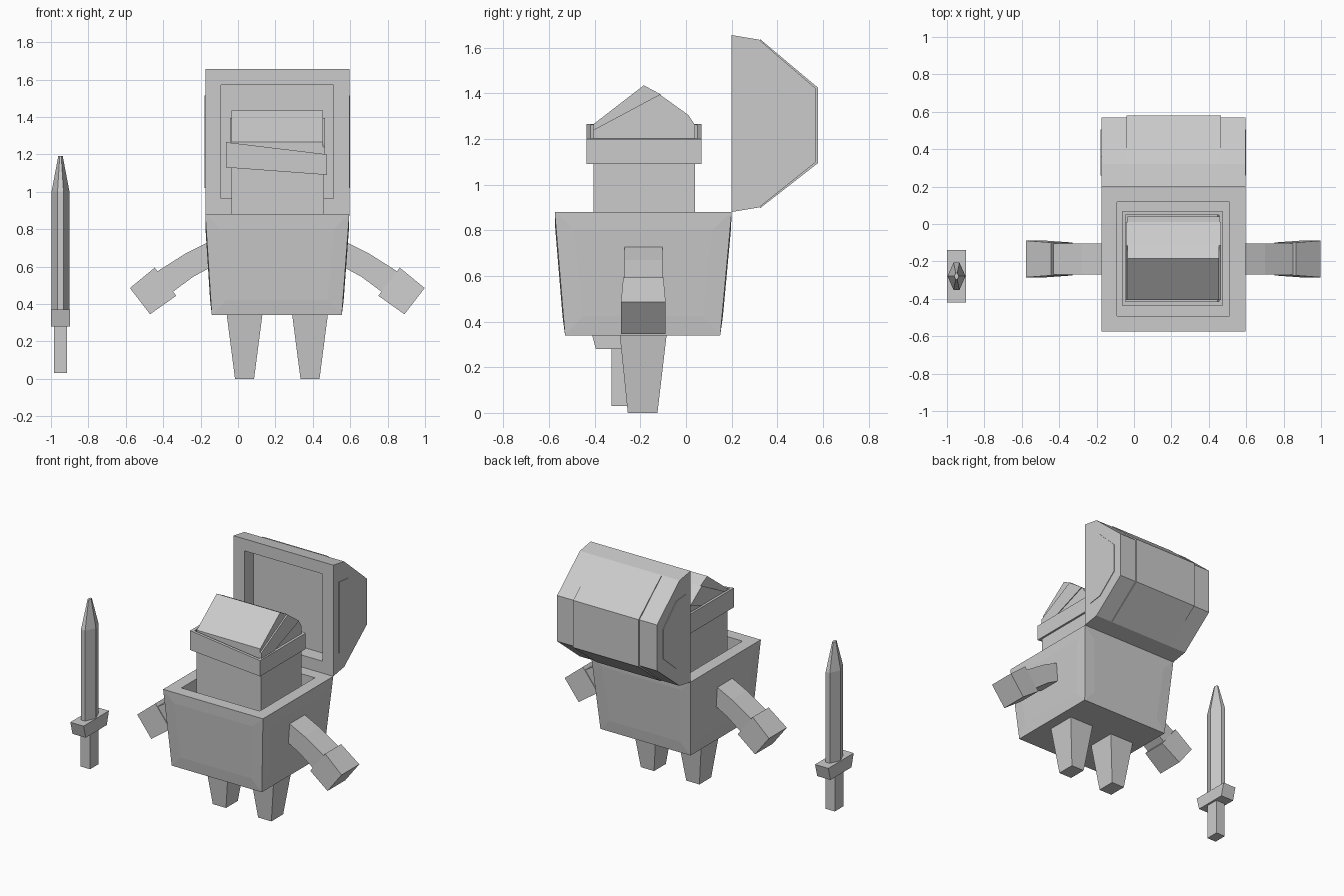
import bpy, bmesh
from mathutils import Vector

if "Cube" in bpy.data.objects:
    bpy.data.objects.remove(bpy.data.objects["Cube"])

CX = 0.21  # middle of the chest body
grey = bpy.data.materials.new("plain_grey")
grey.diffuse_color = (0.6, 0.6, 0.6, 1)
grey.use_nodes = True
grey.node_tree.nodes["Principled BSDF"].inputs["Base Color"].default_value = grey.diffuse_color


def loft(name, loops):
    """Solid skinned through matching closed loops, capped at both ends."""
    bm = bmesh.new()
    rings = [[bm.verts.new(p) for p in loop] for loop in loops]
    for a, b in zip(rings, rings[1:]):
        n = len(a)
        for i in range(n):
            j = (i + 1) % n
            bm.faces.new((a[i], a[j], b[j], b[i]))
    bm.faces.new(rings[0])
    bm.faces.new(rings[-1])
    bmesh.ops.recalc_face_normals(bm, faces=bm.faces)
    mesh = bpy.data.meshes.new(name)
    bm.to_mesh(mesh)
    bm.free()
    mesh.materials.append(grey)
    obj = bpy.data.objects.new(name, mesh)
    bpy.context.collection.objects.link(obj)
    return obj


def rect(x0, x1, y0, y1, z):
    return [(x0, y0, z), (x1, y0, z), (x1, y1, z), (x0, y1, z)]


def prism_x(name, profile, x0, x1):
    return loft(name, [[(x, y, z) for y, z in profile] for x in (x0, x1)])


def inset(obj, pick, thickness, depth, straight=False):
    """Inset the picked faces, then raise or sink them."""
    bm = bmesh.new()
    bm.from_mesh(obj.data)
    bm.normal_update()
    faces = [f for f in bm.faces if pick(f.normal)]
    if straight:
        bmesh.ops.inset_individual(bm, faces=faces, thickness=thickness, depth=0)
        for f in faces:
            n = f.normal.copy()
            ext = bmesh.ops.extrude_discrete_faces(bm, faces=[f])["faces"]
            for v in ext[0].verts:
                v.co += n * depth
    else:
        bmesh.ops.inset_individual(bm, faces=faces, thickness=thickness, depth=depth)
    bm.to_mesh(obj.data)
    bm.free()


# Chest body: tapered box, raised side panels, open well on top
body = loft("chest_body", [rect(-0.14, 0.555, -0.53, 0.15, 0.34),
                           rect(-0.175, 0.595, -0.575, 0.2, 0.88)])
inset(body, lambda n: abs(n.z) < 0.5, 0.112, 0.004)
inset(body, lambda n: n.z > 0.9, 0.118, -0.1, True)

# Opened lid: faceted profile, hollow on the front
lid = prism_x("chest_lid", [(0.2, 1.655), (0.32, 1.635), (0.57, 1.42),
                            (0.57, 1.10), (0.32, 0.90), (0.2, 0.88)], -0.175, 0.595)
inset(lid, lambda n: n.y < -0.9, 0.118, -0.1, True)

# Lid end panels and raised back strip
panel = [(0.26, 1.515), (0.36, 1.505), (0.505, 1.365),
         (0.505, 1.16), (0.36, 1.035), (0.26, 1.02)]
prism_x("lid_panel_left", panel, -0.179, -0.17)
prism_x("lid_panel_right", panel, 0.59, 0.599)
prism_x("lid_back_strip", [(0.325, 1.637), (0.579, 1.424), (0.579, 1.095),
                           (0.325, 0.897)], -0.04, 0.465)

# Head
loft("head", [rect(-0.035, 0.46, -0.405, 0.04, 0.775),
              rect(-0.035, 0.46, -0.405, 0.04, 1.2)])

# Slanted headband: a ring, higher on one side
lo, hi = rect(-0.065, 0.475, -0.435, 0.067, 0), rect(-0.065, 0.475, -0.435, 0.067, 0)
lo = [(x, y, 1.13 if x < 0 else 1.09) for x, y, z in lo]
hi = [(x, y, 1.265 if x < 0 else 1.2) for x, y, z in hi]
band = loft("headband", [lo, hi])
inset(band, lambda n: n.z > 0.9, 0.028, -0.08, True)

# Hair: three overlapping wedges
prism_x("hair_front", [(-0.405, 1.265), (-0.185, 1.435), (-0.11, 1.395),
                       (-0.405, 1.24)], -0.035, 0.455)
prism_x("hair_middle", [(-0.405, 1.2), (-0.405, 1.24), (-0.115, 1.395),
                        (0.01, 1.305), (-0.265, 1.2)], -0.042, 0.465)
prism_x("hair_back", [(-0.265, 1.19), (-0.265, 1.2), (0.01, 1.305),
                      (0.04, 1.26), (0.04, 1.19)], -0.035, 0.46)

# Arms, hands and legs on both sides
arm = [((0.34, 0.745), (0.34, 0.605)), ((0.49, 0.67), (0.45, 0.545)),
       ((0.64, 0.575), (0.565, 0.46))]
hand = [((0.655, 0.594), (0.54, 0.444), 0.088), ((0.788, 0.485), (0.68, 0.345), 0.098)]
for side, s in (("left", -1), ("right", 1)):
    def cut(top, bottom, half):
        return [(CX + s * x, -0.187 + d, z) for (x, z), d in
                ((top, -half), (top, half), (bottom, half), (bottom, -half))]
    loft("arm_" + side, [cut(t, b, 0.083) for t, b in arm])
    loft("hand_" + side, [cut(*h) for h in hand])
    c = CX + s * 0.175
    loft("leg_" + side, [rect(c - 0.051, c + 0.051, -0.255, -0.125, 0),
                         rect(c - 0.095, c + 0.095, -0.29, -0.085, 0.34)])

# Sword: hexagonal blade, flared guard, square grip
SX, SY = -0.949, -0.279
hexagon = [(0.048, 0), (0.016, 0.073), (-0.016, 0.073),
           (-0.048, 0), (-0.016, -0.073), (0.016, -0.073)]
loft("sword_blade", [[(SX + x * k, SY + y * k, z) for x, y in hexagon]
                     for z, k in ((0.36, 1), (1.0, 1), (1.19, 0.25))])
loft("sword_guard", [rect(SX - 0.051, SX + 0.051, SY - 0.116, SY + 0.116, 0.28),
                     rect(SX - 0.051, SX + 0.051, SY - 0.14, SY + 0.14, 0.37)])
loft("sword_grip", [rect(SX - 0.036, SX + 0.036, SY - 0.047, SY + 0.047, 0.03),
                    rect(SX - 0.036, SX + 0.036, SY - 0.047, SY + 0.047, 0.29)])
